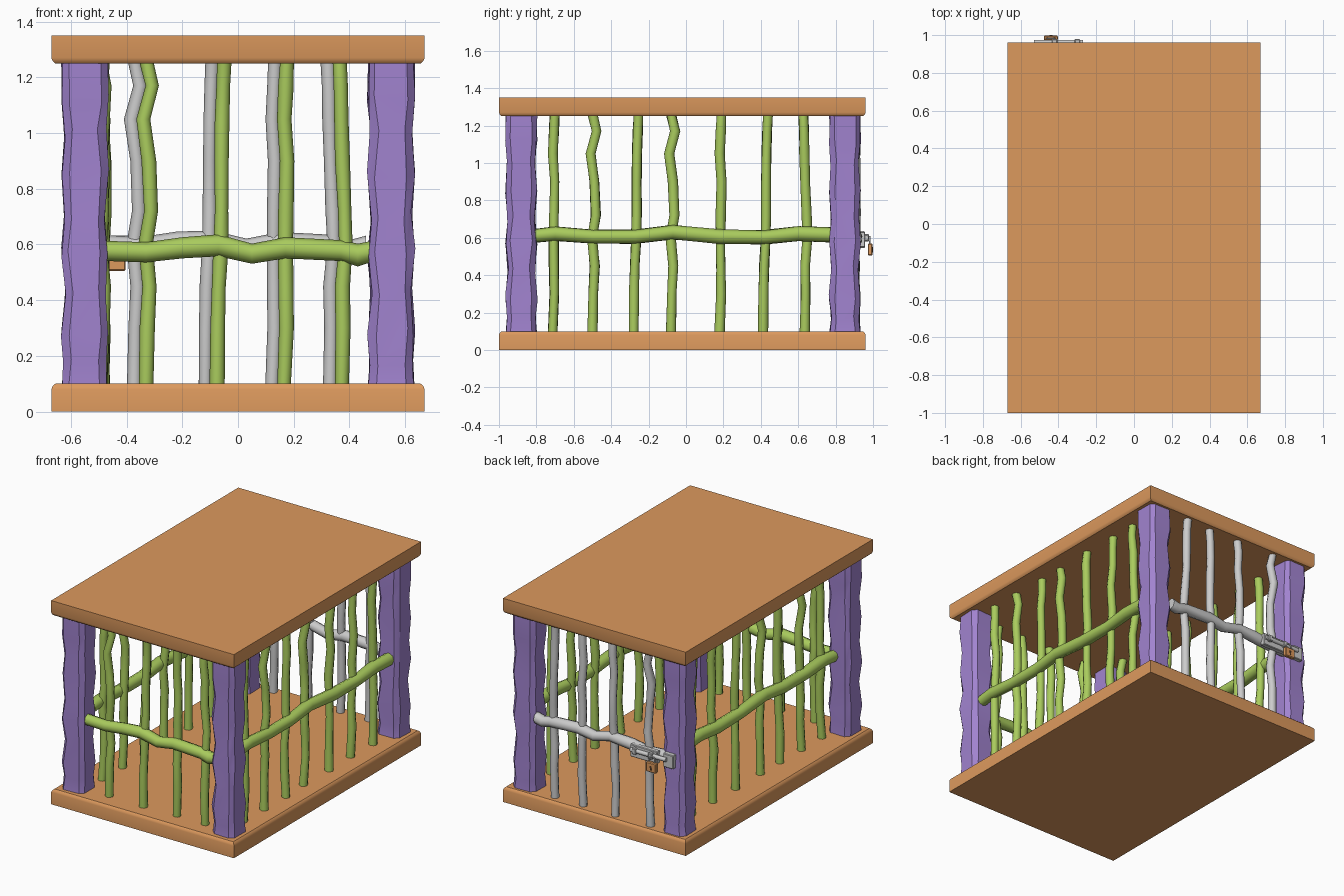
import bpy, bmesh, math, random
from mathutils import Vector

if "Cube" in bpy.data.objects:
    bpy.data.objects.remove(bpy.data.objects["Cube"])

random.seed(4)


def material(name, rgb):
    m = bpy.data.materials.new(name)
    m.diffuse_color = (*rgb, 1)
    m.use_nodes = True
    m.node_tree.nodes["Principled BSDF"].inputs["Base Color"].default_value = m.diffuse_color
    return m


WOOD = material("orange_wood", (0.72, 0.32, 0.11))
BARK = material("purple_bark", (0.36, 0.23, 0.63))
CANE = material("green_cane", (0.40, 0.60, 0.11))
DARK = material("dark", (0.08, 0.04, 0.02))


def finish(name, bm, mat, angle=35):
    bmesh.ops.recalc_face_normals(bm, faces=bm.faces[:])
    me = bpy.data.meshes.new(name)
    bm.to_mesh(me)
    bm.free()
    ob = bpy.data.objects.new(name, me)
    bpy.context.collection.objects.link(ob)
    if mat:
        me.materials.append(mat)
    bpy.ops.object.select_all(action='DESELECT')
    bpy.context.view_layer.objects.active = ob
    ob.select_set(True)
    bpy.ops.object.shade_smooth_by_angle(angle=math.radians(angle))
    return ob


def loft(name, rings, mat, angle=35):
    """Skin equal-length rings of points and cap both ends."""
    bm = bmesh.new()
    vr = [[bm.verts.new(p) for p in r] for r in rings]
    n = len(vr[0])
    for a, b in zip(vr, vr[1:]):
        for i in range(n):
            j = (i + 1) % n
            bm.faces.new((a[i], a[j], b[j], b[i]))
    bm.faces.new(vr[0][::-1])
    bm.faces.new(vr[-1])
    return finish(name, bm, mat, angle)


def tube(name, pts, radius, mat, sides=8, jitter=0.0, axis=None):
    """Round tube along a path; with axis set, all rings stay square to it."""
    pts = [Vector(p) for p in pts]
    rings = []
    for i, p in enumerate(pts):
        d = axis or pts[min(i + 1, len(pts) - 1)] - pts[max(i - 1, 0)]
        d = d.normalized()
        u = d.cross(Vector((0, 1, 0)) if abs(d.y) < 0.8 else Vector((0, 0, 1))).normalized()
        v = d.cross(u)
        r = radius * (1 + random.uniform(-jitter, jitter))
        rings.append([p + r * (u * math.cos(t) + v * math.sin(t))
                      for t in (2 * math.pi * k / sides for k in range(sides))])
    return loft(name, rings, mat, 50)


def box(name, lo, hi, mat=None, bevel=0.0):
    bm = bmesh.new()
    bmesh.ops.create_cube(bm, size=1)
    for v in bm.verts:
        v.co = [(a + b) / 2 + c * (b - a) for a, b, c in zip(lo, hi, v.co)]
    if bevel:
        bmesh.ops.bevel(bm, geom=bm.edges[:], offset=bevel, segments=1, affect='EDGES')
    return finish(name, bm, mat)


# floor and roof slabs, rounded over on the edge that faces the cage
def slab(name, z_out, z_in):
    s = 1 if z_in > z_out else -1

    def rect(inset, z):
        x, y0, y1 = 0.67 - inset, -1 + inset, 0.96 - inset
        return [(-x, y0, z), (x, y0, z), (x, y1, z), (-x, y1, z)]
    loft(name, [rect(0, z_out), rect(0, z_in - 0.02 * s), rect(0.004, z_in - 0.009 * s),
                rect(0.014, z_in)], WOOD, 40)


slab("floor", 0, 0.10)
slab("roof", 1.35, 1.25)

# lumpy corner posts: chamfered square section that swells and shrinks
POST_Z = [0.09, 0.17, 0.28, 0.43, 0.57, 0.70, 0.85, 1.00, 1.12, 1.26]
POST_H = [0.081, 0.075, 0.083, 0.072, 0.083, 0.072, 0.083, 0.074, 0.083, 0.082]


def post(name, cx, cy):
    rings = []
    for z, h in zip(POST_Z, POST_H):
        c = h - 0.026
        section = [(h, -c), (h, c), (c, h), (-c, h), (-h, c), (-h, -c), (-c, -h), (c, -h)]
        rings.append([(cx + x + random.uniform(-0.004, 0.004), cy + y + random.uniform(-0.004, 0.004),
                       z + (0 if z in (POST_Z[0], POST_Z[-1]) else random.uniform(-0.02, 0.02)))
                      for x, y in section])
    loft(name, rings, BARK, 25)


for sx, side in ((-1, "left"), (1, "right")):
    post(f"front_{side}_post", 0.55 * sx, -0.88)
    post(f"back_{side}_post", 0.55 * sx, 0.85)

# upright bars: sideways wander at each height
BAR_Z = [0.09, 0.30, 0.45, 0.60, 0.72, 0.90, 1.05, 1.17, 1.26]
KINKED = [0, 0.004, 0.012, -0.002, 0.018, 0.010, -0.010, 0.022, 0.0]
LEANING = [-0.010, -0.008, -0.004, 0.004, 0.006, 0.006, 0.008, 0.012, 0.016]
GENTLE = [-0.003, 0.006, 0.004, 0.002, 0.004, 0.008, -0.002, 0.004, 0.008]
ELBOW = [0.0, 0.004, 0.002, 0.014, 0.010, 0.002, -0.002, -0.004, -0.008]
UP = Vector((0, 0, 1))


def bar(name, x, y, wander, along_x, mat):
    pts = []
    for z, w in zip(BAR_Z, wander):
        o = random.uniform(-0.009, 0.009)
        pts.append((x + w, y + o, z) if along_x else (x + o, y + w, z))
    tube(name, pts, 0.026, mat, 8, 0.08, UP)


END_BARS = [(-0.33, KINKED), (-0.065, LEANING), (0.168, GENTLE), (0.373, ELBOW)]
SIDE_BARS = [(-0.71, GENTLE), (-0.50, KINKED), (-0.27, LEANING), (-0.08, KINKED),
             (0.182, GENTLE), (0.422, LEANING), (0.635, ELBOW)]
for i, (p, w) in enumerate(END_BARS, 1):
    bar(f"front_bar_{i}", p, -0.88, w, True, CANE)
    bar(f"door_bar_{i}", p - 0.042, 0.90, w, True, None)
for i, (p, w) in enumerate(SIDE_BARS, 1):
    bar(f"left_bar_{i}", -0.49, p, w, False, CANE)
    bar(f"right_bar_{i}", 0.54, p, w, False, CANE)

# crooked horizontal rails
END_RAIL = [(-0.48, 0.577), (-0.33, 0.572), (-0.20, 0.588), (-0.07, 0.597), (0.05, 0.567),
            (0.17, 0.588), (0.37, 0.578), (0.43, 0.562), (0.48, 0.575)]
SIDE_RAIL = [(-0.81, 0.610), (-0.70, 0.622), (-0.50, 0.606), (-0.27, 0.606), (-0.07, 0.630),
             (0.18, 0.606), (0.42, 0.603), (0.60, 0.622), (0.79, 0.615)]
X, Y = Vector((1, 0, 0)), Vector((0, 1, 0))
tube("front_rail", [(x, -0.90, z) for x, z in END_RAIL], 0.038, CANE, 8, 0.08, X)
tube("door_rail", [(x - 0.02, 0.905, z + 0.02) for x, z in END_RAIL], 0.036, None, 8, 0.08, X)
tube("left_rail", [(-0.515, y, z) for y, z in SIDE_RAIL], 0.038, CANE, 8, 0.08, Y)
tube("right_rail", [(0.565, y, z) for y, z in SIDE_RAIL], 0.038, CANE, 8, 0.08, Y)

# sliding bolt on the door, its keeper on the post
box("bolt_plate", (-0.46, 0.925, 0.55), (-0.26, 0.958, 0.632), None, 0.004)
box("keeper_plate", (-0.575, 0.915, 0.545), (-0.50, 0.956, 0.635), None, 0.004)
tube("bolt", [(-0.53, 0.962, 0.60), (-0.27, 0.962, 0.60)], 0.014, None, 10)
for i, x in enumerate((-0.30, -0.42), 1):
    box(f"bolt_guide_{i}", (x - 0.015, 0.95, 0.58), (x + 0.015, 0.979, 0.62), None, 0.004)

# padlock hanging from the bolt
arch = [(-0.44 + 0.02 * math.cos(t), 0.983, 0.585 + 0.02 * math.sin(t))
        for t in (math.pi * k / 6 for k in range(7))]
tube("padlock_shackle", [(-0.42, 0.983, 0.55)] + arch + [(-0.46, 0.983, 0.55)], 0.005, None, 6)
box("padlock_body", (-0.477, 0.972, 0.505), (-0.403, 0.998, 0.57), WOOD, 0.005)
tube("keyhole", [(-0.44, 0.990, 0.542), (-0.44, 1.0, 0.542)], 0.008, DARK, 8)
box("keyhole_slot", (-0.444, 0.990, 0.52), (-0.436, 1.0, 0.542), DARK)
